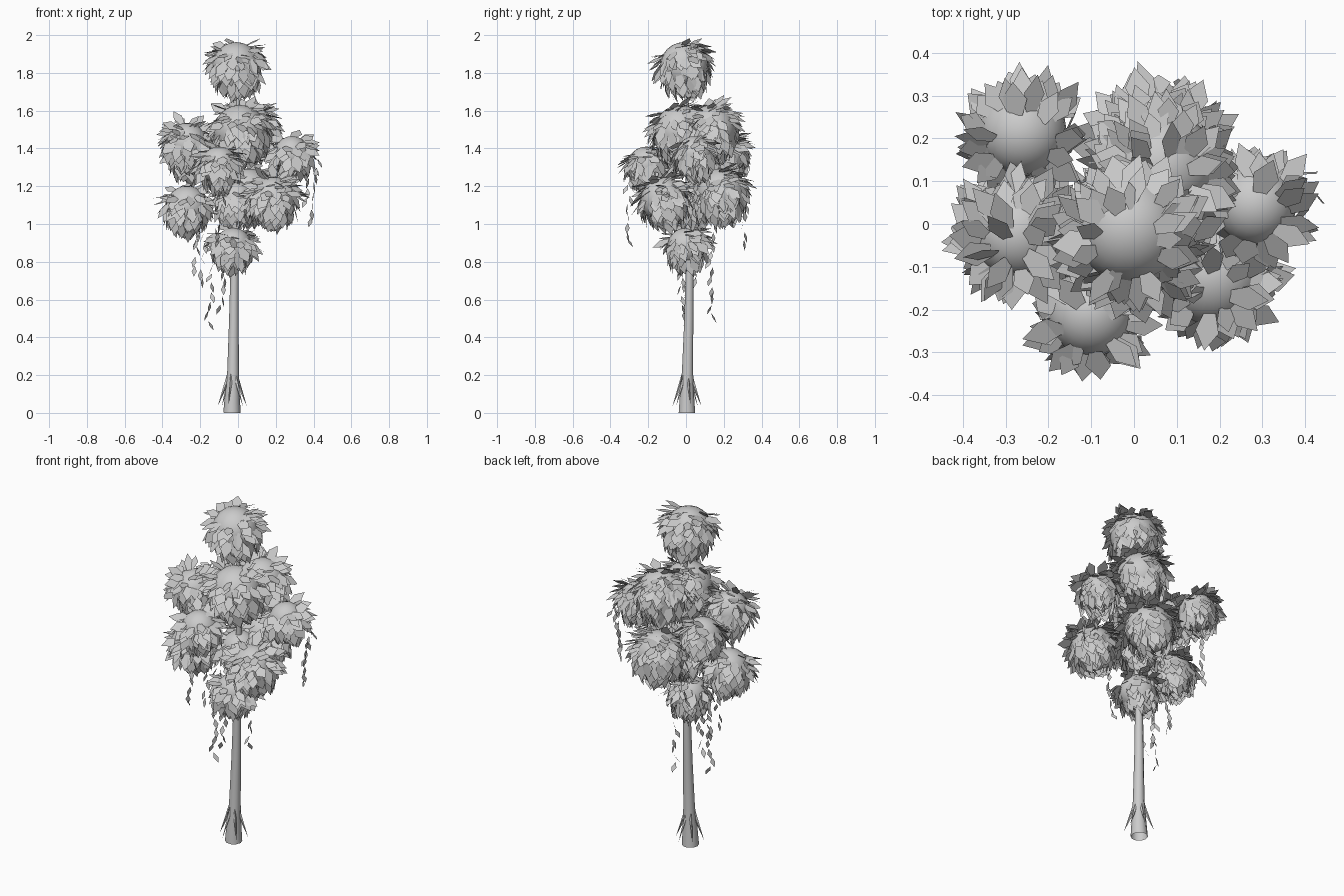
import bpy, bmesh, math, random
from mathutils import Vector

random.seed(7)
if "Cube" in bpy.data.objects:
    bpy.data.objects.remove(bpy.data.objects["Cube"])

# One plain grey for the whole tree
grey = bpy.data.materials.new("plain_grey")
grey.use_nodes = True
colour = (0.6, 0.6, 0.6, 1)
grey.diffuse_color = colour
grey.node_tree.nodes["Principled BSDF"].inputs["Base Color"].default_value = colour
UP = Vector((0, 0, 1))


def finish(name, bm):
    mesh = bpy.data.meshes.new(name)
    bm.to_mesh(mesh)
    bm.free()
    mesh.materials.append(grey)
    obj = bpy.data.objects.new(name, mesh)
    bpy.context.collection.objects.link(obj)


def tube(name, points, sides=10):
    """Tapered tube along points given as (x, y, z, radius)."""
    bm = bmesh.new()
    rings = []
    axis = (Vector(points[-1][:3]) - Vector(points[0][:3])).normalized()
    side = axis.cross(Vector((0, 1, 0))).normalized()
    other = axis.cross(side)
    for *centre, radius in points:
        turns = [2 * math.pi * i / sides for i in range(sides)]
        rings.append([bm.verts.new(Vector(centre) + radius * (side * math.cos(t) + other * math.sin(t)))
                      for t in turns])
    for low, high in zip(rings, rings[1:]):
        for i in range(sides):
            j = (i + 1) % sides
            bm.faces.new((low[i], low[j], high[j], high[i])).smooth = True
    bm.faces.new(rings[-1])
    bmesh.ops.recalc_face_normals(bm, faces=bm.faces)
    finish(name, bm)


def leaf(bm, base, along, across, length, width, foot=0.25):
    """Flat pointed leaf; foot is the relative width where it is attached."""
    outline = [(0, -foot), (0.5, -0.5), (1, 0), (0.5, 0.5), (0, foot)]
    if foot == 0:
        outline.pop()
    bm.faces.new([bm.verts.new(base + along * length * u + across * width * v) for u, v in outline])


def scatter(amount):
    return Vector([random.uniform(-amount, amount) for _ in range(3)])


def foliage(name, centre, radius, count, crown):
    """Smooth ball with ragged drooping leaves; crown is the height where they start."""
    bm = bmesh.new()
    centre = Vector(centre)
    bmesh.ops.create_uvsphere(bm, u_segments=20, v_segments=12, radius=radius)
    bmesh.ops.translate(bm, verts=bm.verts, vec=centre)
    for face in bm.faces:
        face.smooth = True
    pole = Vector((random.uniform(-0.15, 0.2), -0.4, 1)).normalized()
    for i in range(count):
        # Uneven spots over the ball, skipping the crown
        height = crown - (crown + 0.93) * (i + random.random()) / count
        turn = i * 2.39996 + random.uniform(-0.6, 0.6)
        flat = math.sqrt(1 - height * height)
        normal = Vector((flat * math.cos(turn), flat * math.sin(turn), height))
        normal.rotate(UP.rotation_difference(pole))
        droop = (normal * normal.dot(pole) - pole).normalized()
        # Leaves stand out near the crown and hang further down
        lift = random.uniform(0.1, 0.6) + max(height, 0) * 0.6
        along = droop + normal * lift + scatter(0.35)
        if height < 0:
            along -= UP * 0.7
        along.normalize()
        across = along.cross(normal) + scatter(0.3)
        across = (across - along * across.dot(along)).normalized()
        leaf(bm, centre + normal * radius * 0.98, along, across,
             random.uniform(0.06, 0.1), random.uniform(0.045, 0.065))
    finish(name, bm)


# Trunk, open at the foot
tube("trunk", [(-0.032, 0.005, 0, 0.046), (-0.03, 0.005, 0.1, 0.039),
               (-0.026, 0.008, 0.22, 0.031), (-0.022, 0.015, 0.5, 0.025),
               (-0.018, 0.02, 0.8, 0.021), (0, 0.01, 1.3, 0.015), (0, 0, 1.75, 0.009)])

# Narrow pointed root spurs leaning out of the lower trunk
bm = bmesh.new()
for i in range(6):
    turn = math.pi * (i / 3 + 0.08)
    out = Vector((math.cos(turn), math.sin(turn), 0))
    side = UP.cross(out)
    foot = Vector((-0.03, 0.005, 0))
    tip = bm.verts.new(foot + out * 0.08 + UP * 0.035)
    root = [bm.verts.new(foot + out * d + side * s + UP * h)
            for d, s, h in ((0.028, 0, 0.21), (0.033, 0.008, 0.16), (0.032, 0, 0.135), (0.033, -0.008, 0.16))]
    for a, b in zip(root, root[1:] + root[:1]):
        bm.faces.new((tip, a, b))
bmesh.ops.recalc_face_normals(bm, faces=bm.faces)
finish("root_spurs", bm)

# Foliage balls (centre, radius, leaves, crown), outer ones on hidden branches
balls = {
    "top": ((-0.01, -0.01, 1.835), 0.128, 170, 0.85),
    "upper": ((0.01, -0.03, 1.49), 0.14, 190, 0.9),
    "upper_back": ((0.065, 0.135, 1.5), 0.13, 180, 0.92),
    "upper_right": ((-0.27, -0.02, 1.425), 0.11, 150, 0.98),
    "back_right": ((-0.26, 0.215, 1.365), 0.103, 130, 0.78),
    "upper_left": ((0.285, 0.045, 1.37), 0.095, 120, 0.82),
    "front": ((-0.1, -0.21, 1.31), 0.1, 140, 0.85),
    "middle": ((-0.01, 0.03, 1.125), 0.1, 130, 0.82),
    "lower_right": ((-0.27, -0.01, 1.09), 0.112, 140, 0.82),
    "lower_left": ((0.185, -0.12, 1.13), 0.12, 170, 0.97),
    "back": ((0.05, 0.185, 1.165), 0.13, 180, 0.92),
    "bottom": ((-0.025, 0, 0.88), 0.1, 130, 0.82),
}
for name, (centre, radius, count, crown) in balls.items():
    foliage(name + "_foliage", centre, radius, count, crown)
    if math.hypot(centre[0], centre[1]) > 0.2:
        tube(name + "_branch", [(-0.01, 0.015, centre[2] - 0.05, 0.01), (*centre, 0.007)], 6)

# Hanging strands of narrow leaves: x, y, top and bottom
strands = [(-0.155, -0.01, 0.98, 0.43), (-0.09, -0.03, 0.95, 0.52), (-0.03, 0.13, 1.0, 0.47),
           (-0.24, 0.02, 0.98, 0.72), (-0.2, 0.05, 1.0, 0.66), (0.385, 0.05, 1.35, 0.97),
           (0.36, 0.1, 1.3, 1.08), (-0.22, 0.3, 1.3, 0.86), (-0.11, -0.315, 1.25, 0.86)]
bm = bmesh.new()
for x, y, top, bottom in strands:
    steps = round((top - bottom) / 0.05)
    for i in range(steps):
        turn = random.uniform(0, math.pi)
        across = Vector((math.cos(turn), math.sin(turn), 0))
        along = (scatter(0.45) - UP).normalized()
        sway = 0.03 * (1 - i / steps)
        base = Vector((x + sway, y + sway * 0.5, top - (top - bottom - 0.06) * i / (steps - 1)))
        leaf(bm, base + scatter(0.008), along, across, 0.06, 0.028, 0)
finish("hanging_strands", bm)
